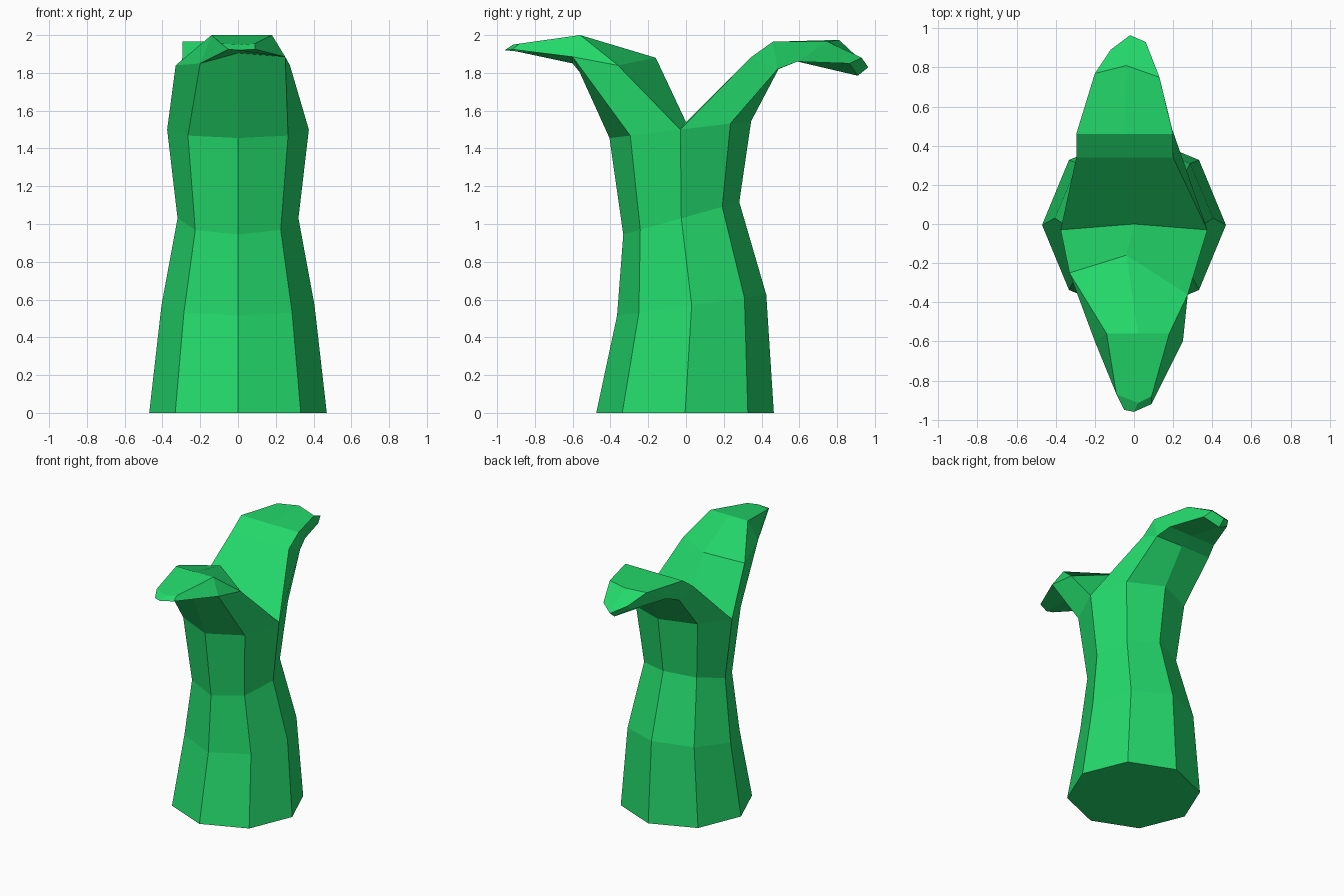
import bpy, bmesh, math

if "Cube" in bpy.data.objects:
    bpy.data.objects.remove(bpy.data.objects["Cube"])

green = bpy.data.materials.new("leaf green")
green.diffuse_color = (0.017, 0.69, 0.147, 1)
green.use_nodes = True
green.node_tree.nodes["Principled BSDF"].inputs["Base Color"].default_value = green.diffuse_color

bm = bmesh.new()


def verts(*points):
    return [bm.verts.new(p) for p in points]


def strip(a, b, closed=False):
    """Join two rows of points with quads."""
    n = len(a)
    for i in range(n if closed else n - 1):
        j = (i + 1) % n
        bm.faces.new((a[i], a[j], b[j], b[i]))


def ring(z, cy, rx, ry, tilt):
    """Eight-sided stem section, higher towards the back by tilt."""
    out = []
    for k in range(8):
        a = k * math.pi / 4
        dy = ry * math.sin(a)
        out.append(bm.verts.new((rx * math.cos(a), cy + dy, z + tilt * dy)))
    return out


# Stem
rings = [ring(0, -0.005, 0.47, 0.47, 0),
         ring(0.57, 0.03, 0.405, 0.395, 0.14),
         ring(1.03, -0.025, 0.32, 0.307, 0.28),
         ring(1.50, -0.03, 0.375, 0.375, 0.12)]
bm.faces.new(rings[0])
for lo, hi in zip(rings, rings[1:]):
    strip(lo, hi, True)
top = rings[-1]
valley = bm.verts.new((0, 0, 1.54))

# Front leaf: root, crest, then pointed tip
left, under_l, under_m, under_r, right = verts(
    (-0.33, -0.25, 1.84), (-0.20, -0.60, 1.85), (0, -0.60, 1.905),
    (0.25, -0.60, 1.885), (0.275, -0.36, 1.84))
ridge = bm.verts.new((-0.04, -0.16, 1.88))
crest = verts((-0.14, -0.56, 2.0), (0.02, -0.56, 2.0), (0.18, -0.56, 2.0))
strip([top[4], top[5], top[6], top[7], top[0]],
      [left, under_l, under_m, under_r, right])
strip([top[4], valley, top[0]], [left, ridge, right])
strip([left, ridge, right], crest)
bm.faces.new((left, under_l, crest[0]))
bm.faces.new((right, crest[2], under_r))
tip = verts((-0.05, -0.95, 1.925), (-0.09, -0.87, 1.955), (0.02, -0.915, 1.95),
            (0.09, -0.88, 1.955), (0.09, -0.92, 1.925), (0, -0.96, 1.92))
strip([under_l, *crest, under_r, under_m], tip, True)
strip([tip[0], tip[5], tip[4]], tip[1:4])

# Back leaf: root, shoulder, then drooping tip
slope = verts((0.20, 0.34, 1.88), (-0.05, 0.34, 1.88), (-0.295, 0.34, 1.88))
shoulder = verts((0.20, 0.46, 1.965), (-0.05, 0.46, 1.965), (-0.295, 0.46, 1.965))
u_r, u_m, u_l = verts((0.195, 0.485, 1.82), (-0.03, 0.49, 1.82), (-0.28, 0.485, 1.82))
strip([top[0], top[1], top[2], top[3], top[4]],
      [slope[0], u_r, u_m, u_l, slope[2]])
strip([top[0], valley, top[4]], slope)
strip(slope, shoulder)
bm.faces.new((slope[0], u_r, shoulder[0]))
bm.faces.new((slope[2], shoulder[2], u_l))
bend = verts((0.165, 0.59, 1.86), (0.13, 0.75, 1.965), (-0.04, 0.81, 1.975),
             (-0.20, 0.77, 1.965), (-0.24, 0.59, 1.86), (-0.03, 0.59, 1.86))
droop = verts((0.085, 0.865, 1.85), (0.06, 0.93, 1.88), (-0.02, 0.965, 1.83),
              (-0.12, 0.89, 1.885), (-0.13, 0.865, 1.85), (-0.02, 0.91, 1.785))
strip([u_r, *shoulder, u_l, u_m], bend, True)
strip(bend, droop, True)
strip([droop[0], droop[5], droop[4]], droop[1:4])

bmesh.ops.recalc_face_normals(bm, faces=bm.faces)
mesh = bpy.data.meshes.new("split_leaf_stem")
bm.to_mesh(mesh)
bm.free()
mesh.materials.append(green)
obj = bpy.data.objects.new("split_leaf_stem", mesh)
bpy.context.collection.objects.link(obj)
